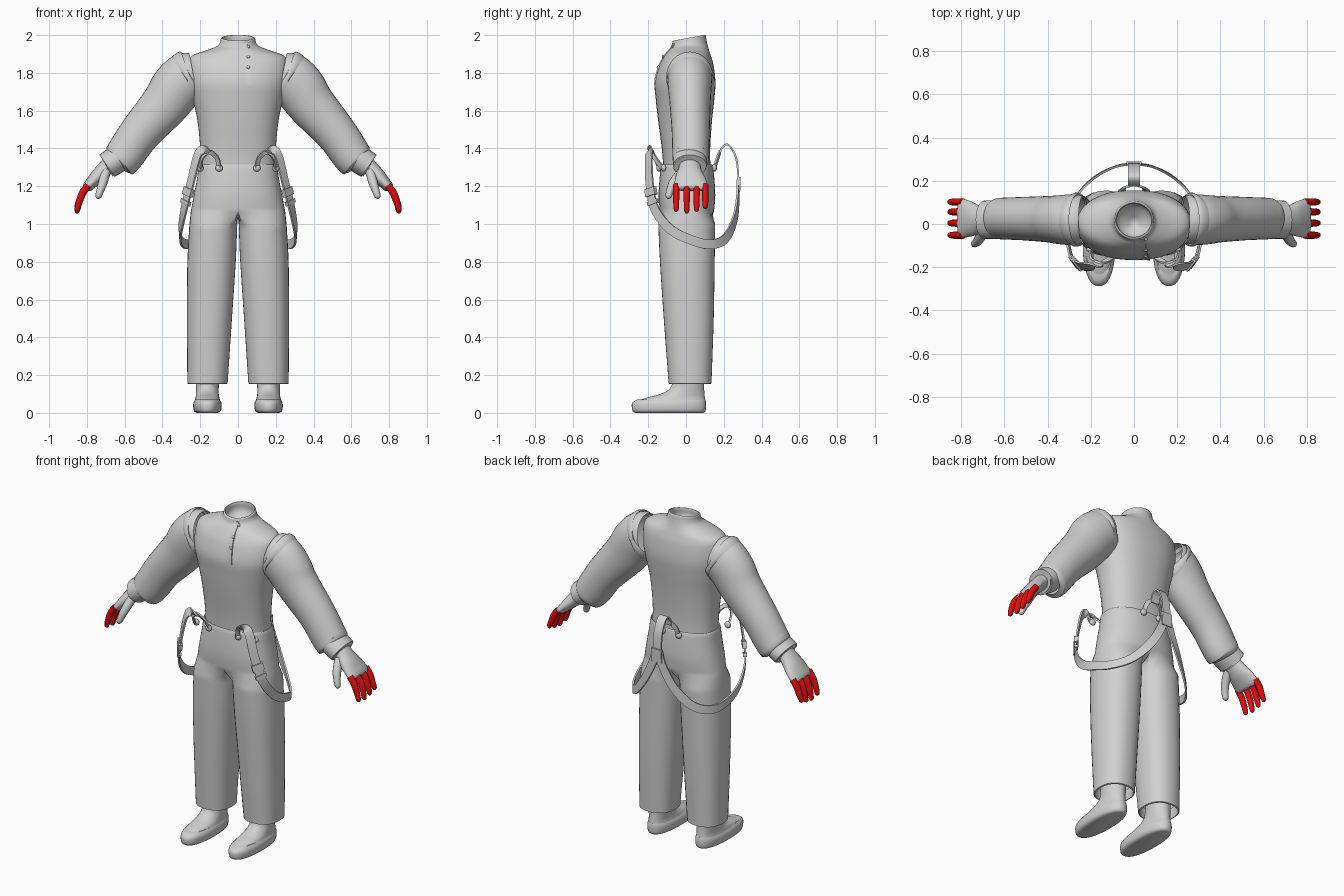
import bpy, bmesh, math
from mathutils import Vector
from mathutils.bvhtree import BVHTree

if "Cube" in bpy.data.objects:
    bpy.data.objects.remove(bpy.data.objects["Cube"])


def material(name, rgb):
    m = bpy.data.materials.new(name)
    m.diffuse_color = (*rgb, 1)
    m.use_nodes = True
    m.node_tree.nodes["Principled BSDF"].inputs["Base Color"].default_value = m.diffuse_color
    return m


GREY = material("cloth grey", (0.64, 0.64, 0.64))
RED = material("finger red", (0.75, 0.004, 0.004))


def finish(bm, name, mat=GREY, mirror=False, angle=40):
    bmesh.ops.recalc_face_normals(bm, faces=bm.faces)
    me = bpy.data.meshes.new(name)
    bm.to_mesh(me)
    bm.free()
    me.materials.append(mat)
    me.shade_smooth()
    me.set_sharp_from_angle(angle=math.radians(angle))
    ob = bpy.data.objects.new(name, me)
    bpy.context.collection.objects.link(ob)
    if mirror:
        mod = ob.modifiers.new("mirror", 'MIRROR')
        mod.merge_threshold = 0.0005
    return ob


def smooth_path(rows, steps=4):
    """Catmull-Rom through rows of numbers."""
    out = []
    for i in range(len(rows) - 1):
        a, b, c, d = (rows[max(i - 1, 0)], rows[i], rows[i + 1], rows[min(i + 2, len(rows) - 1)])
        for k in range(steps):
            t = k / steps
            out.append([0.5 * (2 * q + (r - p) * t + (2 * p - 5 * q + 4 * r - s) * t * t
                               + (3 * q - p - 3 * r + s) * t ** 3)
                        for p, q, r, s in zip(a, b, c, d)])
    return out + [list(rows[-1])]


def oval(a, e=2.0):
    c, s = math.cos(a), math.sin(a)
    return (math.copysign(abs(c) ** (2 / e), c), math.copysign(abs(s) ** (2 / e), s))


def loft(name, rings, caps=(False, False), **kw):
    bm = bmesh.new()
    vs = [[bm.verts.new(p) for p in r] for r in rings]
    n = len(vs[0])
    for a, b in zip(vs, vs[1:]):
        for i in range(n):
            j = (i + 1) % n
            bm.faces.new((a[i], a[j], b[j], b[i]))
    if caps[0]:
        bm.faces.new(vs[0])
    if caps[1]:
        bm.faces.new(vs[-1])
    return finish(bm, name, **kw)


def stack(name, rows, n=40, steps=4, **kw):
    """Rings along z: (z, x centre, half width, front y, back y, roundness, tilt)."""
    rings = []
    for z, cx, rx, yf, yb, e, tilt in smooth_path(rows, steps):
        pts = [oval(2 * math.pi * i / n, e) for i in range(n)]
        rings.append([(cx + rx * c, (yf + yb) / 2 + (yb - yf) / 2 * s, z + tilt * s) for c, s in pts])
    return loft(name, rings, **kw)


def limb(name, rows, n=24, steps=4, **kw):
    """Rings along a path: (x, y, z, thickness radius, radius along y)."""
    st = smooth_path(rows, steps)
    P = [Vector(s[:3]) for s in st]
    rings = []
    for i, s in enumerate(st):
        t = (P[min(i + 1, len(P) - 1)] - P[max(i - 1, 0)]).normalized()
        u = t.cross(Vector((0, 1, 0))).normalized()
        v = u.cross(t)
        rings.append([P[i] + u * s[3] * math.cos(a) + v * s[4] * math.sin(a)
                      for a in (2 * math.pi * k / n for k in range(n))])
    return loft(name, rings, **kw)


def ribbon(name, pts, w, th=0.01, side=None, steps=5, **kw):
    """Flat strap facing away from the body axis, or with a fixed width direction."""
    P = [Vector(p) for p in smooth_path(pts, steps)]
    rings = []
    for i, p in enumerate(P):
        t = (P[min(i + 1, len(P) - 1)] - P[max(i - 1, 0)]).normalized()
        s = Vector(side) if side else t.cross(Vector((p.x, p.y - 0.03, 0))).normalized()
        o = s.cross(t).normalized()
        rings.append([p + s * a * w / 2 + o * b * th / 2 for a, b in ((-1, -1), (1, -1), (1, 1), (-1, 1))])
    return loft(name, rings, caps=(True, True), angle=35, **kw)


def ball(name, loc, scale, **kw):
    bm = bmesh.new()
    bmesh.ops.create_uvsphere(bm, u_segments=14, v_segments=8, radius=1)
    for v in bm.verts:
        v.co = Vector(a * b + c for a, b, c in zip(v.co, scale, loc))
    return finish(bm, name, **kw)


# Shirt body with stand-up collar and its inner lining
shirt = stack("shirt_body", [
    (1.29, 0, .198, -.12, .13, 2.3, 0), (1.40, 0, .200, -.128, .128, 2.3, 0),
    (1.55, 0, .215, -.148, .138, 2.3, 0), (1.66, 0, .240, -.160, .150, 2.3, 0),
    (1.75, 0, .260, -.166, .156, 2.3, 0), (1.84, 0, .264, -.142, .146, 2.2, 0),
    (1.89, 0, .245, -.115, .132, 2.1, 0), (1.92, 0, .165, -.095, .122, 2, 0),
    (1.943, 0, .110, -.080, .114, 2, .006), (1.965, 0, .094, -.074, .108, 2, .012),
    (1.983, 0, .090, -.070, .104, 2, .015), (1.981, 0, .080, -.060, .094, 2, .014),
    (1.93, 0, .076, -.056, .090, 2, .008), (1.88, 0, .010, -.005, .020, 2, 0)],
    n=48, caps=(False, True))

# Button placket laid on the chest
tree = BVHTree.FromPolygons([v.co for v in shirt.data.vertices],
                            [p.vertices[:] for p in shirt.data.polygons])


def chest(x, z, lift):
    hit = tree.ray_cast(Vector((x, -1, z)), Vector((0, 1, 0)))[0]
    return Vector((x, hit.y - lift, z))


rings = []
for k in range(13):
    z = 1.955 - k * 0.018
    x = 0.05 + 0.025 * k / 12
    rings.append([chest(x - .03, z, -.004), chest(x - .03, z, .001), chest(x, z, .007), chest(x, z, -.004)])
loft("placket", rings, caps=(True, True), angle=30)
for z in (1.94, 1.885, 1.83):
    ball("shirt_button", chest(0.055, z, .006), (.009, .006, .009))

# Sleeves, armhole piping and cuffs
limb("sleeve", [(.235, .02, 1.785, .120, .110), (.275, .02, 1.772, .136, .118), (.33, .02, 1.715, .137, .115),
                (.39, .022, 1.63, .127, .108), (.52, .025, 1.48, .110, .100), (.60, .025, 1.365, .104, .097),
                (.628, .025, 1.337, .098, .094), (.640, .024, 1.325, .070, .080)], n=32, mirror=True)
limb("armhole_seam", [(.250, .02, 1.782, .125, .110), (.254, .02, 1.780, .139, .122),
                      (.272, .02, 1.774, .143, .125), (.277, .02, 1.771, .130, .115)],
     n=32, steps=2, mirror=True)
limb("cuff", [(.625, .02, 1.352, .072, .088), (.660, .02, 1.330, .073, .090), (.693, .02, 1.308, .071, .089),
              (.696, .02, 1.305, .063, .082), (.670, .02, 1.322, .058, .076)], steps=1, mirror=True)

# Hands with a thumb and four fingers
limb("palm", [(.655, .02, 1.345, .042, .055), (.70, .02, 1.297, .042, .058), (.74, .02, 1.255, .040, .075),
              (.772, .024, 1.222, .033, .086), (.800, .026, 1.192, .026, .090), (.808, .026, 1.182, .012, .078)],
     caps=(False, True), mirror=True)
limb("thumb", [(.700, -.02, 1.275, .026, .028), (.715, -.065, 1.22, .024, .025), (.730, -.085, 1.175, .020, .020),
               (.740, -.092, 1.145, .016, .016), (.743, -.094, 1.134, .005, .005)],
     n=12, caps=(False, True), mirror=True)
for label, y, tip in (("index", -.052, 1.065), ("middle", .004, 1.056), ("ring", .056, 1.065), ("little", .102, 1.08)):
    limb(label + "_finger", [(.793, y, 1.205, .019, .017), (.822, y, 1.165, .020, .017),
                             (.840, y, 1.12, .018, .016), (.850, y, tip + .02, .015, .014),
                             (.853, y, tip + .006, .011, .011), (.854, y, tip, .004, .004)],
         n=12, caps=(True, True), mat=RED, mirror=True)

# Trousers: one half as hip arcs that split into a leg, then mirrored
M, K, SPREAD = 25, 9, math.radians(50)
bm = bmesh.new()
rows = []
for z, rx, yf, yb in smooth_path([(1.312, .199, -.124, .134), (1.310, .208, -.132, .142), (1.24, .217, -.140, .150),
                                  (1.15, .234, -.145, .155), (1.065, .250, -.138, .148)], 3):
    row = []
    for i in range(M):
        c, s = oval(-math.pi / 2 + math.pi * i / (M - 1), 2.3)
        x = 0 if i in (0, M - 1) else rx * c
        row.append(bm.verts.new((x, (yf + yb) / 2 + (yb - yf) / 2 * s, z)))
    rows.append(row)
seam = [bm.verts.new((0, .148 - .286 * k / (K + 1), 1.065 - .03 * math.sin(math.pi * k / (K + 1))))
        for k in range(1, K + 1)]
rows[-1] += seam
legs = smooth_path([(1.0, .004, .257, -.147, .155), (.80, .012, .268, -.138, .152),
                    (.50, .032, .271, -.118, .147), (.155, .055, .268, -.092, .135)], 4)
legs += [[.152, .063, .260, -.084, .127], [.22, .063, .260, -.084, .127]]
for z, xi, xo, yf, yb in legs:
    half = math.pi / 2 + SPREAD
    angs = [-half + 2 * half * i / (M - 1) for i in range(M)]
    angs += [half + (2 * math.pi - 2 * half) * k / (K + 1) for k in range(1, K + 1)]
    rows.append([bm.verts.new(((xi + xo) / 2 + (xo - xi) / 2 * c, (yf + yb) / 2 + (yb - yf) / 2 * s, z))
                 for c, s in (oval(a, 2.3) for a in angs)])
for a, b in zip(rows, rows[1:]):
    n = len(a)
    for i in range(n if n > M else M - 1):
        j = (i + 1) % n
        bm.faces.new((a[i], a[j], b[j], b[i]))
finish(bm, "trousers", mirror=True, angle=60)

# Shoes: sole, then upper and ankle
stack("shoe_sole", [(0, .162, .055, -.265, .09, 2.3, 0), (.008, .162, .070, -.282, .102, 2.3, 0),
                    (.03, .162, .075, -.287, .106, 2.3, 0), (.055, .162, .074, -.284, .106, 2.3, 0),
                    (.072, .162, .064, -.255, .102, 2.3, 0)], steps=2, caps=(True, True), mirror=True)
stack("shoe_upper", [(.06, .162, .069, -.265, .103, 2.3, 0), (.082, .162, .063, -.205, .100, 2.2, 0),
                     (.100, .162, .060, -.135, .098, 2.1, 0), (.130, .162, .060, -.085, .096, 2, 0),
                     (.18, .162, .062, -.068, .095, 2, 0), (.26, .162, .062, -.06, .09, 2, 0)],
      steps=3, caps=(False, True), mirror=True)

# Hanging braces: side straps from front tabs to a joined back strap
ribbon("side_strap", [(.16, -.18, 1.375), (.185, -.192, 1.392), (.215, -.197, 1.36), (.25, -.193, 1.22),
                      (.285, -.165, 1.08), (.305, -.08, .97), (.302, .03, .915), (.265, .13, .892),
                      (.19, .21, .925), (.10, .26, 1.03), (.035, .275, 1.15), (.01, .274, 1.23)],
       .05, mirror=True)
ribbon("front_tab", [(.10, -.143, 1.295), (.112, -.162, 1.35), (.155, -.18, 1.382),
                     (.192, -.165, 1.35), (.20, -.125, 1.295)], .024, side=None, mirror=True)
ribbon("back_strap", [(0, .275, 1.19), (0, .276, 1.27), (0, .262, 1.36), (0, .222, 1.42),
                      (0, .188, 1.40), (0, .178, 1.36)], .055, side=(1, 0, 0))
ribbon("back_tab", [(-.055, .150, 1.295), (-.045, .168, 1.35), (0, .178, 1.378),
                    (.045, .168, 1.35), (.055, .150, 1.295)], .024)
ribbon("back_joint", [(0, .279, 1.17), (0, .281, 1.25)], .068, th=.016, side=(1, 0, 0))
ribbon("buckle_upper", [(.258, -.189, 1.19), (.268, -.183, 1.15)], .066, th=.024, mirror=True)
ribbon("buckle_lower", [(.274, -.177, 1.125), (.279, -.172, 1.105)], .066, th=.022, mirror=True)

# Brace buttons on the waistband
for name, loc in (("front_inner_button", (.10, -.142, 1.297)), ("front_outer_button", (.20, -.118, 1.297)),
                  ("back_button", (.055, .150, 1.297))):
    ball(name, loc, (.02, .014, .02), mirror=True)
